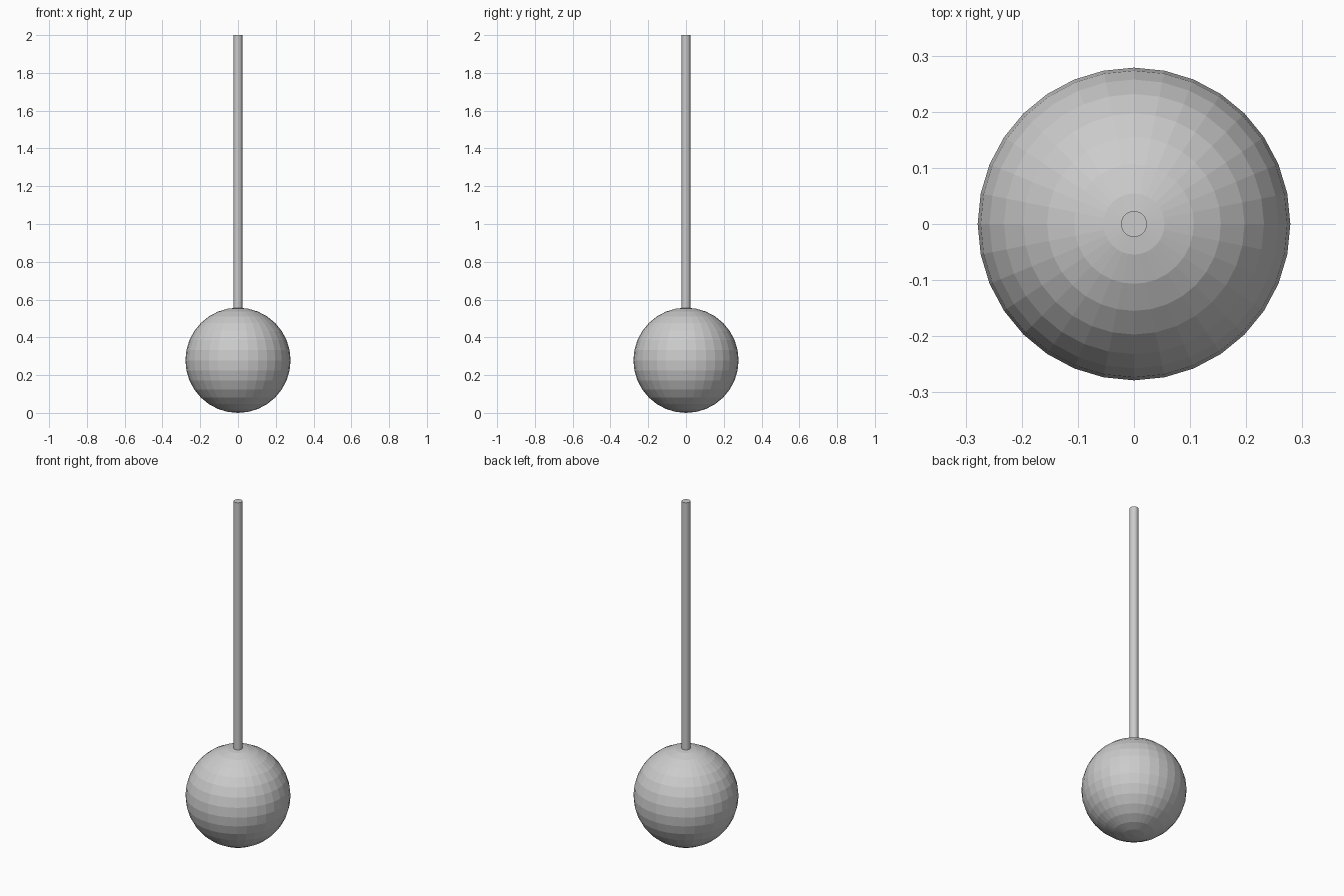
import bpy

if "Cube" in bpy.data.objects:
    bpy.data.objects.remove(bpy.data.objects["Cube"])

BALL_R = 0.2786
ROD_R = 0.0232
TOP = 2.0
ROD_BASE = 2 * BALL_R - 0.01  # rod sinks slightly into the ball

# Faceted ball resting on the floor
bpy.ops.mesh.primitive_uv_sphere_add(segments=32, ring_count=16, radius=BALL_R,
                                     location=(0, 0, BALL_R))
bpy.context.object.name = "ball"

# Thin upright rod
bpy.ops.mesh.primitive_cylinder_add(vertices=32, radius=ROD_R, depth=TOP - ROD_BASE,
                                    location=(0, 0, (TOP + ROD_BASE) / 2))
bpy.context.object.name = "rod"
